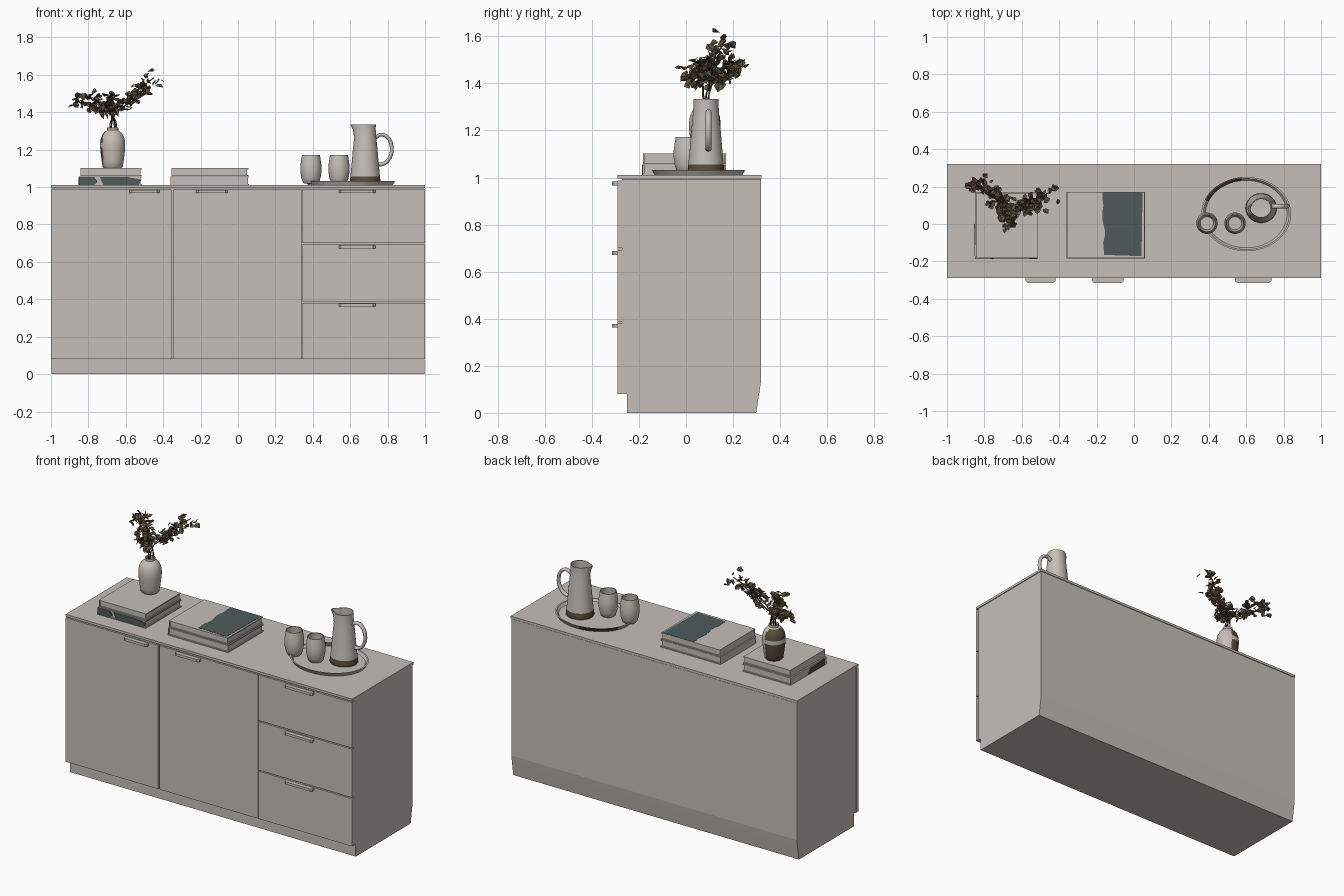
import bpy, bmesh, math, random
from mathutils import Vector, Matrix

random.seed(4)
if "Cube" in bpy.data.objects:
    bpy.data.objects.remove(bpy.data.objects["Cube"])


def material(name, r, g, b):
    m = bpy.data.materials.new(name)
    m.use_nodes = True
    m.diffuse_color = (r, g, b, 1)
    m.node_tree.nodes["Principled BSDF"].inputs["Base Color"].default_value = (r, g, b, 1)
    return m


stone = material("warm_grey", 0.56, 0.52, 0.485)
brown = material("dark_brown", 0.105, 0.075, 0.045)
teal = material("slate_teal", 0.08, 0.105, 0.105)


def finish(name, bm, mats, smooth=False, rule=None):
    bmesh.ops.recalc_face_normals(bm, faces=bm.faces)
    if rule:
        for f in bm.faces:
            f.material_index = int(rule(f.calc_center_median()))
    me = bpy.data.meshes.new(name)
    bm.to_mesh(me)
    bm.free()
    for m in mats:
        me.materials.append(m)
    ob = bpy.data.objects.new(name, me)
    bpy.context.collection.objects.link(ob)
    if smooth:
        me.polygons.foreach_set("use_smooth", [True] * len(me.polygons))
        me.set_sharp_from_angle(angle=math.radians(40))
    return ob


def box(name, x, y, z, mat=stone):
    bm = bmesh.new()
    bmesh.ops.create_cube(bm, size=1)
    for v in bm.verts:
        v.co = [(a + b) / 2 + c * (b - a) for (a, b), c in zip((x, y, z), v.co)]
    return finish(name, bm, [mat])


def prism(name, points, axis, lo, hi, mat=stone):
    """Extrude a flat outline from lo to hi along one axis."""
    bm = bmesh.new()
    def place(p, d):
        c = list(p)
        c.insert(axis, d)
        return c
    face = bm.faces.new([bm.verts.new(place(p, lo)) for p in points])
    ext = bmesh.ops.extrude_face_region(bm, geom=[face])["geom"]
    for v in ext:
        if isinstance(v, bmesh.types.BMVert):
            v.co[axis] = hi
    return finish(name, bm, [mat])


def lathe(name, profile, centre, rule=None, steps=40, stretch=1, shape=None):
    """Spin a radius/height profile; rule picks the brown faces."""
    bm = bmesh.new()
    vs = [bm.verts.new((r, 0, z)) for r, z in profile]
    es = [bm.edges.new(p) for p in zip(vs, vs[1:])]
    bmesh.ops.spin(bm, geom=vs + es, cent=(0, 0, 0), axis=(0, 0, 1),
                   angle=math.tau, steps=steps)
    bmesh.ops.remove_doubles(bm, verts=bm.verts, dist=0.0002)
    for v in bm.verts:
        v.co.y *= stretch
        if shape:
            shape(v.co)
    ob = finish(name, bm, [stone, brown], True, rule)
    ob.location = centre
    return ob


def tube(name, points, radius, mat, widen=1):
    cu = bpy.data.curves.new(name, "CURVE")
    cu.dimensions = "3D"
    cu.bevel_depth = radius
    cu.bevel_resolution = 2
    cu.use_fill_caps = True
    cu.resolution_u = 6
    sp = cu.splines.new("BEZIER")
    sp.bezier_points.add(len(points) - 1)
    for bp, p in zip(sp.bezier_points, points):
        bp.co = p
        bp.handle_left_type = bp.handle_right_type = "AUTO"
    cu.materials.append(mat)
    ob = bpy.data.objects.new(name, cu)
    bpy.context.collection.objects.link(ob)
    ob.scale.y = widen
    return ob


# Cabinet carcass with toe recess and tapered back foot
prism("carcass", [(-0.25, 0), (0.298, 0), (0.312, 0.09), (0.318, 0.13), (0.318, 0.993),
                  (-0.272, 0.993), (-0.272, 0.08), (-0.25, 0.08)], 0, -0.997, 0.997)
box("worktop", (-1, 1), (-0.29, 0.32), (0.995, 1.01))

# Doors and drawer fronts, separated by narrow gaps
for name, x0, x1, z0, z1 in [
        ("left_door", -1, -0.355, 0.08, 0.988), ("middle_door", -0.344, 0.343, 0.08, 0.988),
        ("bottom_drawer", 0.346, 1, 0.08, 0.38), ("middle_drawer", 0.346, 1, 0.387, 0.693),
        ("top_drawer", 0.346, 1, 0.7, 0.988)]:
    box(name, (x0, x1), (-0.29, -0.27), (z0, z1))

# Tab pulls with tapered ends
for i, (cx, half, z) in enumerate([(-0.5, 0.08, 0.98), (-0.14, 0.084, 0.98), (0.637, 0.097, 0.98),
                                   (0.637, 0.097, 0.684), (0.637, 0.097, 0.375)]):
    prism("pull_%d" % i, [(cx - half, -0.285), (cx + half, -0.285), (cx + half, -0.305),
                          (cx + half - 0.012, -0.315), (cx - half + 0.012, -0.315),
                          (cx - half, -0.305)], 2, z - 0.013, z + 0.003)


# Books: two covers, a spine and a page block
def book(name, x0, x1, y0, y1, z0, z1):
    t = 0.006
    box(name + "_pages", (x0 + 0.006, x1 - 0.006), (y0 + 0.006, y1 - 0.006), (z0 + t, z1 - t))
    box(name + "_lower_cover", (x0, x1), (y0, y1), (z0, z0 + t))
    box(name + "_upper_cover", (x0, x1), (y0, y1), (z1 - t, z1))
    box(name + "_spine", (x0, x0 + t), (y0, y1), (z0, z1))


book("left_lower_book", -0.85, -0.515, -0.185, 0.17, 1.01, 1.056)
book("left_upper_book", -0.843, -0.515, -0.183, 0.165, 1.058, 1.101)
book("right_lower_book", -0.36, 0.06, -0.185, 0.17, 1.01, 1.056)
book("right_upper_book", -0.355, 0.055, -0.183, 0.17, 1.058, 1.101)

# Painted patches on the books
left_edge = [(-0.165 + random.uniform(-0.006, 0.012), 0.168 - k * 0.034) for k in range(8)]
prism("teal_top_patch", left_edge + [(-0.165, -0.1), (-0.16, -0.165), (0.04, -0.172),
                                     (0.046, 0.168)], 2, 1.1, 1.1025, teal)
prism("teal_front_patch_a", [(-0.85, 1.011), (-0.77, 1.011), (-0.75, 1.03), (-0.77, 1.055),
                             (-0.85, 1.055)], 1, -0.187, -0.178, teal)
prism("teal_front_patch_b", [(-0.72, 1.012), (-0.53, 1.012), (-0.516, 1.04), (-0.6, 1.055),
                             (-0.74, 1.055)], 1, -0.187, -0.178, teal)
prism("brown_side_patch", [(-0.17, 1.011), (0.0, 1.011), (-0.03, 1.045), (-0.17, 1.05)],
      0, -0.852, -0.848, brown)


# Bud vase with glaze on the back left
def glaze(c):
    return -0.8 * c.x + 0.6 * c.y > 0.022 and c.z < 0.19 and not 0.1 < c.z < 0.125


lathe("bud_vase", [(0, 0), (0.046, 0), (0.054, 0.008), (0.059, 0.04), (0.064, 0.08), (0.067, 0.11),
                   (0.067, 0.135), (0.063, 0.16), (0.053, 0.182), (0.038, 0.197), (0.03, 0.203),
                   (0.03, 0.216), (0.025, 0.217), (0.024, 0.2), (0.024, 0.12), (0, 0.12)],
      (-0.67, 0.08, 1.101), glaze)

# Oval tray with a partly brown rim
lathe("tray", [(0, 0), (0.225, 0), (0.24, 0.022), (0.23, 0.022), (0.218, 0.008), (0, 0.008)],
      (0.6, 0.053, 1.01),
      lambda c: Vector((c.x, c.y)).length > 0.16 and 1.7 < math.atan2(c.y, c.x) < 2.85,
      64, 0.825)

# Tumblers
for side, x in (("left", 0.39), ("right", 0.54)):
    lathe(side + "_tumbler", [(0, 0), (0.036, 0), (0.044, 0.008), (0.052, 0.035), (0.057, 0.07),
                              (0.056, 0.1), (0.051, 0.135), (0.048, 0.154), (0.043, 0.154),
                              (0.048, 0.11), (0.047, 0.05), (0.035, 0.015), (0, 0.015)],
          (x, 0.004, 1.018))


# Jug with pulled spout, brown foot and loop handle
def spout(co):
    a = math.atan2(co.y, co.x) - math.radians(190)
    a = (a + math.pi) % math.tau - math.pi
    lift = max(0, (co.z - 0.265) / 0.05)
    if abs(a) < 0.7 and co.length > 0:
        push = 1 + 0.4 * lift * math.cos(a / 0.7 * math.pi / 2) ** 2
        co.x *= push
        co.y *= push


lathe("jug", [(0, 0), (0.08, 0), (0.083, 0.006), (0.081, 0.02), (0.079, 0.038), (0.073, 0.1),
              (0.066, 0.18), (0.059, 0.25), (0.056, 0.29), (0.057, 0.316), (0.052, 0.316),
              (0.051, 0.28), (0.06, 0.18), (0.072, 0.03), (0, 0.02)],
      (0.68, 0.085, 1.018), lambda c: c.z < 0.037 and c.xy.length > 0.074, 48, 0.95, spout)
handle = tube("jug_handle", [(0.735, 0, 1.265), (0.765, 0, 1.28), (0.8, 0, 1.265), (0.822, 0, 1.21),
                             (0.81, 0, 1.155), (0.78, 0, 1.125), (0.745, 0, 1.12)],
              0.01, stone, 1.3)
handle.location.y = 0.095

# Leafy branches: stems as tubes, leaves gathered into one mesh
leaves = bmesh.new()


def leaf(pos, size):
    turn = Matrix.Rotation(random.uniform(0, math.tau), 3, "Z") @ \
        Matrix.Rotation(random.uniform(-1, 1), 3, "X") @ Matrix.Rotation(random.uniform(-1, 1), 3, "Y")
    def at(x, y, z):
        return leaves.verts.new(pos + turn @ (Vector((x, y, z)) * size))
    base, tip = at(0, 0, 0), at(0, 1.1, -0.1)
    for s in (-1, 1):
        leaves.faces.new([base, at(0.4 * s, 0.25, 0.15), at(0.5 * s, 0.65, 0.15), tip][::s])


root = Vector((-0.67, 0.08, 1.23))
collar = Vector((-0.667, 0.085, 1.35))
branches = [((-0.72, 0.12, 1.41), (-0.87, 0.23, 1.46), 42),
            ((-0.76, 0.15, 1.45), (-0.82, 0.25, 1.5), 22),
            ((-0.6, 0.1, 1.46), (-0.45, 0.17, 1.585), 48),
            ((-0.6, 0.11, 1.44), (-0.5, 0.09, 1.52), 28),
            ((-0.67, 0.06, 1.42), (-0.65, 0.0, 1.44), 36),
            ((-0.69, 0.07, 1.43), (-0.69, 0.06, 1.49), 28)]
for i, (mid, end, count) in enumerate(branches):
    mid, end = Vector(mid), Vector(end)
    near = collar + Vector((math.cos(i), math.sin(i), 0)) * 0.014
    tube("stem_%d" % i, [root, near, mid, end], 0.003, brown)
    for k in range(count):
        t = random.uniform(-0.15, 1)
        p = mid.lerp(end, t) + Vector([random.gauss(0, 0.017) for _ in range(3)])
        p.z = max(p.z, 1.4)
        leaf(p, random.uniform(0.025, 0.042))
finish("leaves", leaves, [brown])
